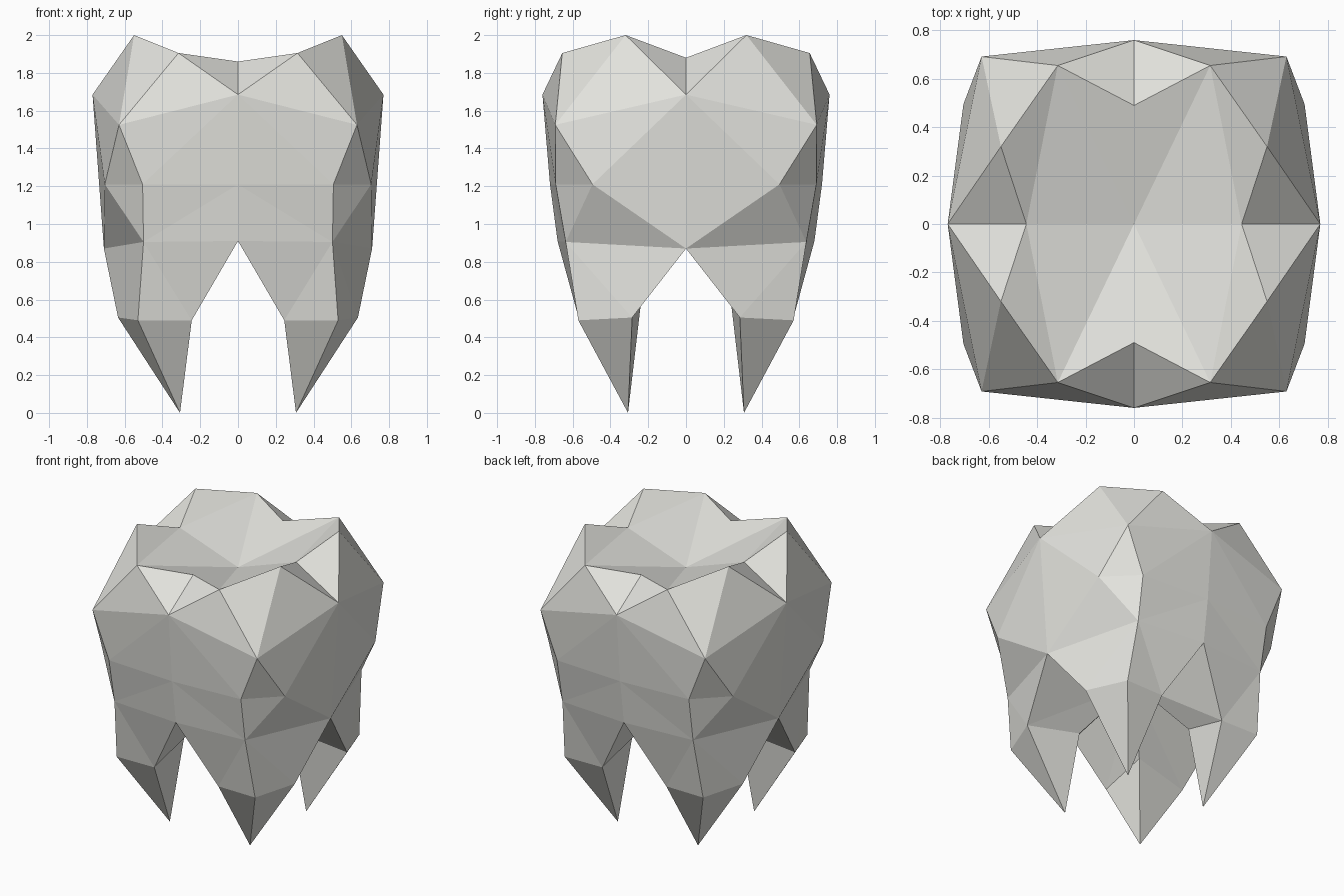
import bpy, bmesh

if "Cube" in bpy.data.objects:
    bpy.data.objects.remove(bpy.data.objects["Cube"])

# One quarter of the low-poly tooth; the rest follows by mirroring
P = {
    # chewing surface: pit, rim notches, cusps
    "pit": (0, 0, 1.725), "notch_f": (0, .49, 1.86), "notch_s": (.445, 0, 1.88),
    "cusp": (.55, .32, 2.0), "cusp_f": (.315, .655, 1.905),
    # widest part of the crown
    "bulge_f": (0, .76, 1.685), "bulge_s": (.77, 0, 1.685), "corner": (.63, .692, 1.525),
    # neck
    "neck_m": (0, .72, 1.21), "neck_f": (.505, .69, 1.21), "neck_s": (.705, .495, 1.21),
    "fork_f": (0, .68, .91), "fork_s": (.71, 0, .87), "hip": (.50, .637, .905),
    # root
    "root_c": (.53, .57, .49), "root_s": (.635, .285, .505), "root_f": (.245, .565, .49),
    "root_i": (.245, .24, .57), "tip": (.307, .307, 0), "under": (0, 0, .91),
}


def fan(*names):
    """Triangles around the first named point."""
    return [(names[0], a, b) for a, b in zip(names[1:], names[2:])]


FACES = (
    # chewing surface and cusp slopes
    fan("cusp_f", "notch_f", "pit", "notch_s", "cusp", "corner", "bulge_f", "notch_f")
    + fan("bulge_s", "notch_s", "cusp", "corner", "neck_s", "fork_s")
    # crown walls and bevelled corner
    + fan("neck_f", "neck_m", "bulge_f", "corner", "neck_s", "hip", "neck_m")
    + fan("hip", "neck_s", "fork_s", "root_s", "root_c", "root_f", "fork_f", "neck_m")
    # pointed root
    + fan("tip", "root_f", "root_c", "root_s", "root_i", "root_f")
    # underside between the roots
    + fan("root_i", "root_f", "under", "root_s")
    + fan("under", "fork_f", "root_f")
    + fan("under", "root_s", "fork_s")
)

bm = bmesh.new()
for sx in (1, -1):
    for sy in (1, -1):
        v = {n: bm.verts.new((x * sx, y * sy, z)) for n, (x, y, z) in P.items()}
        for names in FACES:
            bm.faces.new([v[n] for n in names])
bmesh.ops.remove_doubles(bm, verts=bm.verts, dist=.001)
bmesh.ops.recalc_face_normals(bm, faces=bm.faces)

mesh = bpy.data.meshes.new("tooth")
bm.to_mesh(mesh)
bm.free()
enamel = bpy.data.materials.new("off_white_enamel")
enamel.diffuse_color = (.77, .77, .73, 1)
enamel.use_nodes = True
enamel.node_tree.nodes["Principled BSDF"].inputs["Base Color"].default_value = enamel.diffuse_color
mesh.materials.append(enamel)
bpy.context.collection.objects.link(bpy.data.objects.new("tooth", mesh))
